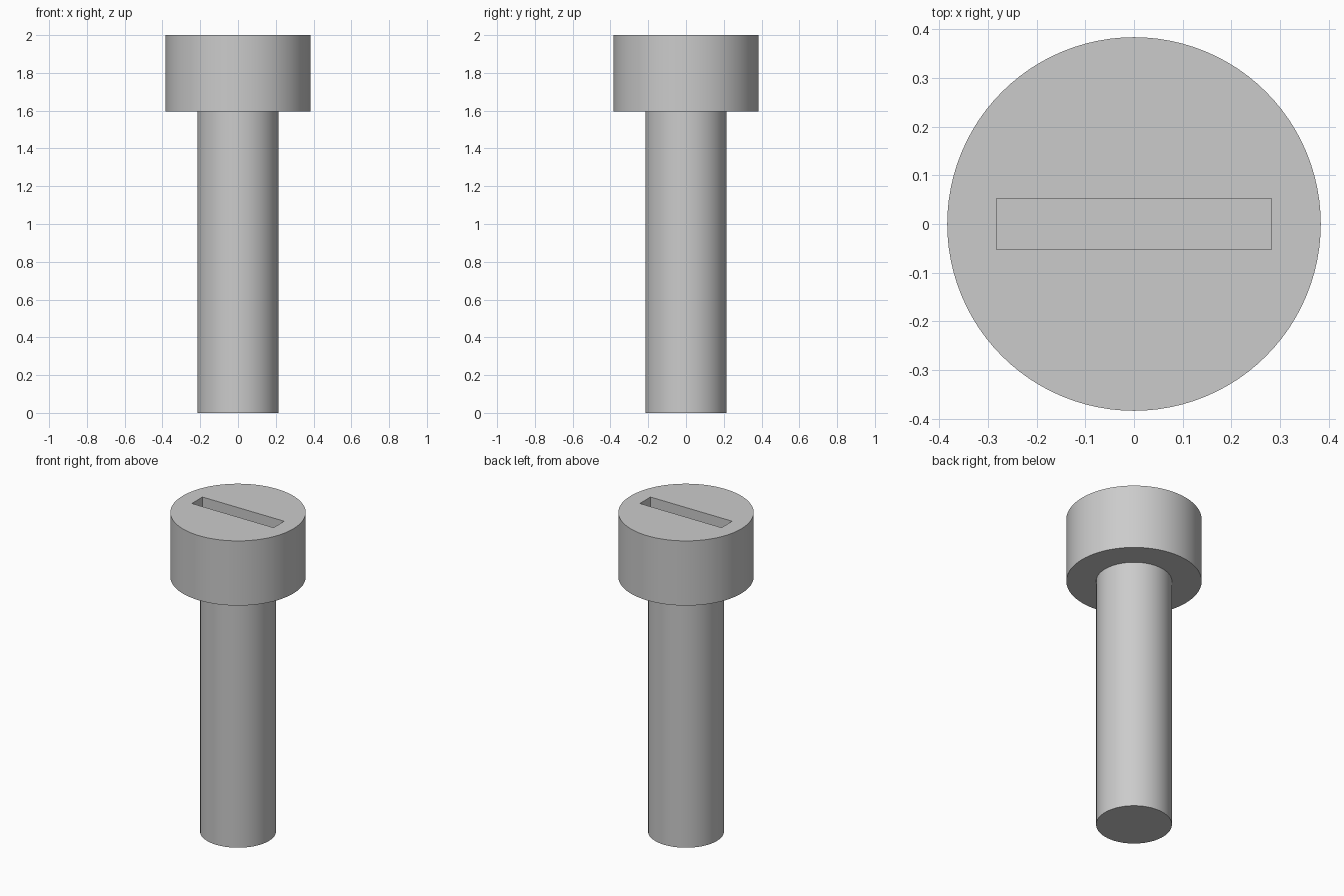
import bpy
import bmesh
import math

cube = bpy.data.objects.get("Cube")
if cube:
    bpy.data.objects.remove(cube, do_unlink=True)

HEAD_R, SHAFT_R = 0.384, 0.215
HEAD_Z, TOP_Z = 1.595, 2.0
SLOT = (0.566, 0.105, 0.2)  # length, width, depth

# Single steel colour
steel = bpy.data.materials.new("grey steel")
steel.use_nodes = True
colour = (0.6, 0.6, 0.6, 1)
steel.diffuse_color = colour
steel.node_tree.nodes["Principled BSDF"].inputs["Base Color"].default_value = colour

# Screw body: stepped profile spun around the z axis
profile = [(0, 0), (SHAFT_R, 0), (SHAFT_R, HEAD_Z), (HEAD_R, HEAD_Z), (HEAD_R, TOP_Z), (0, TOP_Z)]
bm = bmesh.new()
verts = [bm.verts.new((r, 0, z)) for r, z in profile]
edges = [bm.edges.new(pair) for pair in zip(verts, verts[1:])]
bmesh.ops.spin(bm, geom=verts + edges, cent=(0, 0, 0), axis=(0, 0, 1),
               angle=math.tau, steps=96, use_merge=True)
bmesh.ops.remove_doubles(bm, verts=bm.verts, dist=1e-5)
bmesh.ops.dissolve_limit(bm, angle_limit=0.01, verts=bm.verts, edges=bm.edges)
bmesh.ops.recalc_face_normals(bm, faces=bm.faces)
mesh = bpy.data.meshes.new("screw")
bm.to_mesh(mesh)
bm.free()
mesh.materials.append(steel)
screw = bpy.data.objects.new("screw", mesh)
bpy.context.collection.objects.link(screw)

# Cutter for the blind driver slot in the head
length, width, depth = SLOT
bpy.ops.mesh.primitive_cube_add(size=1, location=(0, 0, TOP_Z))
cutter = bpy.context.object
cutter.name = "slot_cutter"
cutter.scale = (length, width, depth * 2)
cutter.data.materials.append(steel)
cutter.hide_render = True
cutter.display_type = 'WIRE'

cut = screw.modifiers.new("driver slot", 'BOOLEAN')
cut.operation = 'DIFFERENCE'
cut.solver = 'EXACT'
cut.object = cutter

# Apply the cut, then discard the cutter
bpy.ops.object.select_all(action='DESELECT')
screw.select_set(True)
bpy.context.view_layer.objects.active = screw
bpy.ops.object.modifier_apply(modifier=cut.name)
bpy.data.objects.remove(cutter, do_unlink=True)
bpy.ops.object.shade_smooth_by_angle(angle=math.radians(30))
